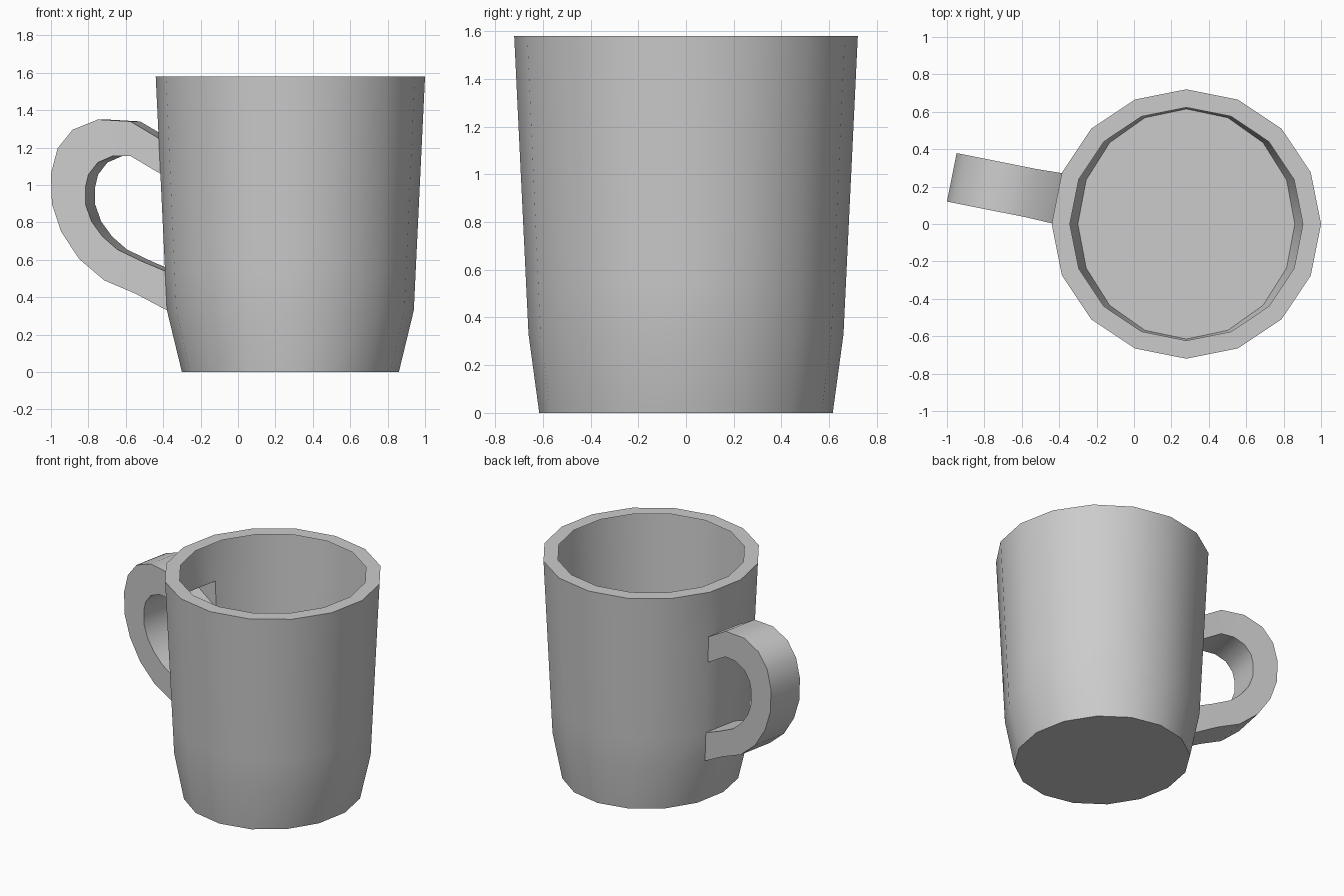
import bpy, bmesh, math
from mathutils import Vector

cube = bpy.data.objects.get("Cube")
if cube:
    bpy.data.objects.remove(cube, do_unlink=True)

SIDES = 16
AXIS = Vector((0.28, 0, 0))          # centre line of the cup
HEIGHT, SHOULDER = 1.58, 0.33
HANDLE_JOINTS = [(0.33, 0.54), (1.06, 1.25)]   # lower and upper joint heights

grey = bpy.data.materials.new("grey_ceramic")
grey.use_nodes = True
colour = (0.6, 0.6, 0.6, 1)
grey.diffuse_color = colour
grey.node_tree.nodes["Principled BSDF"].inputs["Base Color"].default_value = colour


def wall_radius(z):
    return 0.66 + 0.06 * (z - SHOULDER) / (HEIGHT - SHOULDER)


def finish(bm, name):
    mesh = bpy.data.meshes.new(name)
    bm.to_mesh(mesh)
    bm.free()
    mesh.materials.append(grey)
    obj = bpy.data.objects.new(name, mesh)
    bpy.context.collection.objects.link(obj)
    bpy.ops.object.select_all(action='DESELECT')
    obj.select_set(True)
    bpy.context.view_layer.objects.active = obj
    bpy.ops.object.shade_smooth_by_angle(angle=math.radians(32))
    return obj


# Cup: thin shell with a flat rim, open where the handle joins
bm = bmesh.new()
levels = sorted({z for joint in HANDLE_JOINTS for z in joint} | {HEIGHT})
profile = [(0.58, 0.615, 0)]
profile += [(wall_radius(z), wall_radius(z), z) for z in levels]
profile.append((0.623, 0.623, HEIGHT))
rings = []
for rx, ry, z in profile:
    angles = [math.tau * i / SIDES for i in range(SIDES)]
    rings.append([bm.verts.new(AXIS + Vector((rx * math.cos(a), ry * math.sin(a), z)))
                  for a in angles])
bm.faces.new(rings[0][::-1])
handle_panel = SIDES // 2 - 1
for low, high, p, q in zip(rings, rings[1:], profile, profile[1:]):
    for i in range(SIDES):
        if i == handle_panel and (p[2], q[2]) in HANDLE_JOINTS:
            continue
        j = (i + 1) % SIDES
        bm.faces.new((low[i], low[j], high[j], high[i]))
finish(bm, "cup")

# Handle: a rectangular loop standing square to one wall panel
half = math.pi / SIDES
out = Vector((-math.cos(half), math.sin(half), 0))
side = Vector((-math.sin(half), -math.cos(half), 0))
WIDTH = 0.132
outer = [(-0.575, 1.34), (-0.75, 1.35), (-0.885, 1.295), (-0.965, 1.195), (-1.0, 1.06),
         (-0.995, 0.9), (-0.945, 0.75), (-0.85, 0.605), (-0.715, 0.49), (-0.55, 0.42)]
inner = [(-0.575, 1.155), (-0.67, 1.155), (-0.75, 1.12), (-0.8, 1.055), (-0.815, 0.99),
         (-0.815, 0.895), (-0.783, 0.805), (-0.725, 0.725), (-0.645, 0.655), (-0.51, 0.59)]


def edge_pair(bm, x, z, w):
    """Front and back vertices of the handle, from the front edge's x."""
    u = (AXIS.x - x - w * math.sin(half)) / math.cos(half)
    return [bm.verts.new(AXIS + out * u + side * s * w + Vector((0, 0, z))) for s in (1, -1)]


def strip(bm, points, top, bottom):
    def joint(z):
        r = wall_radius(z)
        return edge_pair(bm, AXIS.x - r, z, r * math.sin(half))
    return [joint(top)] + [edge_pair(bm, x, z, WIDTH) for x, z in points] + [joint(bottom)]


bm = bmesh.new()
(low_z0, low_z1), (up_z0, up_z1) = HANDLE_JOINTS
outside = strip(bm, outer, up_z1, low_z0)
inside = strip(bm, inner, up_z0, low_z1)
for o1, o2, i1, i2 in zip(outside, outside[1:], inside, inside[1:]):
    bm.faces.new((o1[0], o2[0], o2[1], o1[1]))
    bm.faces.new((i1[1], i2[1], i2[0], i1[0]))
    bm.faces.new((o2[0], o1[0], i1[0], i2[0]))
    bm.faces.new((o1[1], o2[1], i2[1], i1[1]))
bmesh.ops.recalc_face_normals(bm, faces=bm.faces)
finish(bm, "handle")
